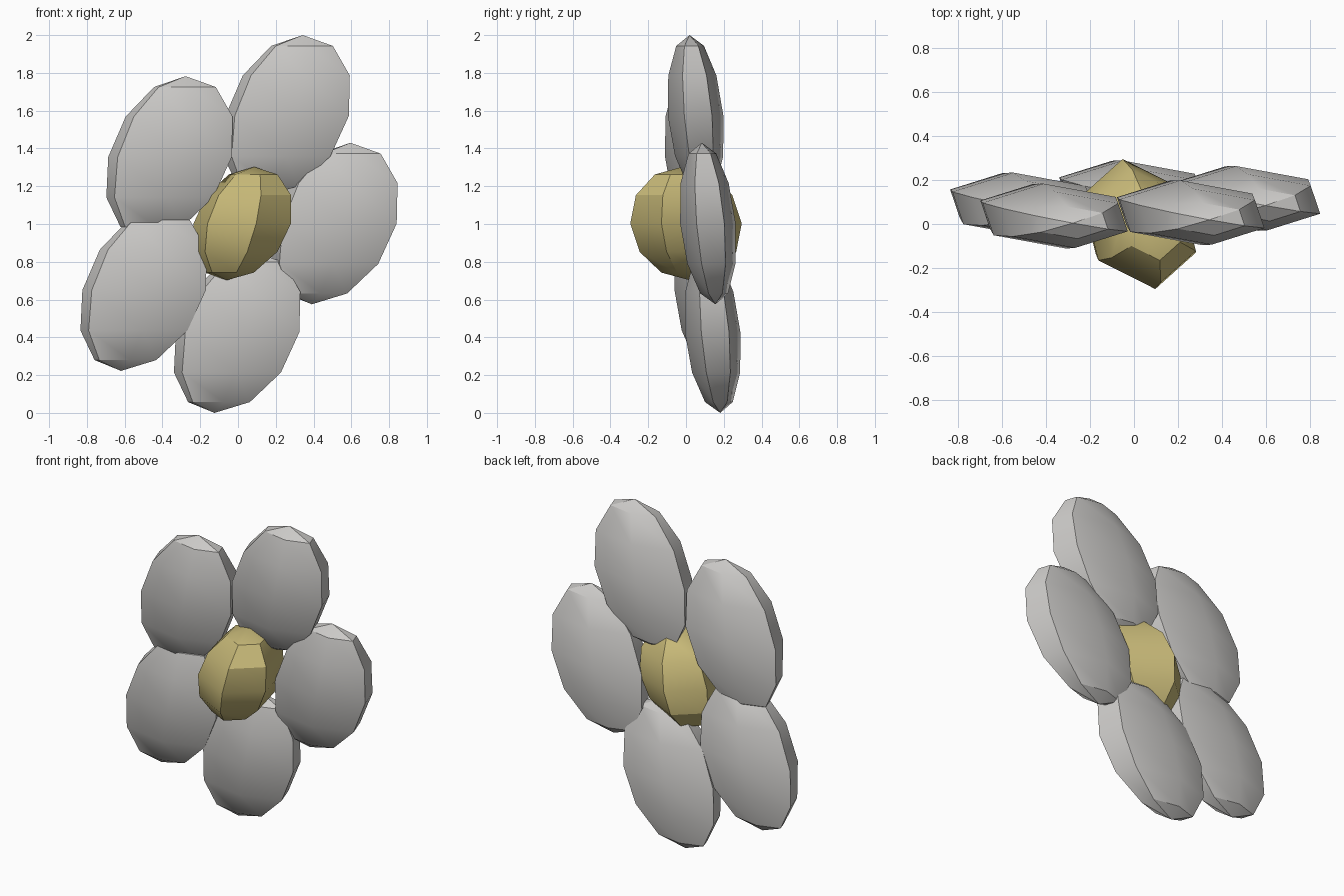
import bpy, bmesh, math
from mathutils import Vector

cube = bpy.data.objects.get("Cube")
if cube:
    bpy.data.objects.remove(cube, do_unlink=True)


def material(name, colour):
    m = bpy.data.materials.new(name)
    m.diffuse_color = colour
    m.use_nodes = True
    m.node_tree.nodes["Principled BSDF"].inputs["Base Color"].default_value = colour
    return m


def leaning_ellipsoid(name, centre, pole, right, back, bulge, mat, rings=6):
    """Six-sided ellipsoid with level rings, leaning along its pole vector.
    right and back span the hexagonal middle ring, bulge shifts that ring."""
    centre, pole, bulge = Vector(centre), Vector(pole), Vector(bulge)
    a, b = Vector(right), Vector(back)
    hexagon = [a, a + b, b, -a, -a - b, -b]
    bm = bmesh.new()
    top = bm.verts.new(centre + pole)
    bottom = bm.verts.new(centre - pole)
    loops = []
    for i in range(1, rings):
        t = math.pi * i / rings
        loops.append([bm.verts.new(centre + pole * math.cos(t) + (h + bulge) * math.sin(t))
                      for h in hexagon])
    for k in range(6):
        n = (k + 1) % 6
        bm.faces.new((top, loops[0][k], loops[0][n]))
        for upper, lower in zip(loops, loops[1:]):
            bm.faces.new((upper[k], lower[k], lower[n], upper[n]))
        bm.faces.new((bottom, loops[-1][n], loops[-1][k]))
    bmesh.ops.recalc_face_normals(bm, faces=bm.faces)
    mesh = bpy.data.meshes.new(name)
    bm.to_mesh(mesh)
    bm.free()
    mesh.materials.append(mat)
    obj = bpy.data.objects.new(name, mesh)
    bpy.context.collection.objects.link(obj)
    bpy.ops.object.select_all(action='DESELECT')
    obj.select_set(True)
    bpy.context.view_layer.objects.active = obj
    bpy.ops.object.shade_smooth_by_angle(angle=math.radians(30))
    return obj


petal_grey = material("petal_grey", (0.60, 0.59, 0.575, 1))
core_yellow = material("core_yellow", (0.58, 0.49, 0.19, 1))

# Five flattened petals around the core
petals = {
    "petal_top": (0.24, 0.055, 1.5725),
    "petal_right_upper": (-0.38, 0.04, 1.355),
    "petal_right_lower": (-0.517, 0.09, 0.65),
    "petal_bottom": (-0.022, 0.145, 0.4275),
    "petal_left": (0.493, 0.12, 1.0025),
}
for name, centre in petals.items():
    leaning_ellipsoid(name, centre, (0.1025, -0.036, 0.4275),
                      (0.327, -0.06, 0), (-0.05, 0.147, 0), (0.02, -0.004, 0), petal_grey)

# Rounder core, bulging out at the front and back
leaning_ellipsoid("flower_core", (0.0125, 0.0, 1.0025), (0.0725, -0.02, 0.30),
                  (0.258, -0.13, 0), (-0.074, 0.295, 0), (0.01, 0, 0), core_yellow)
